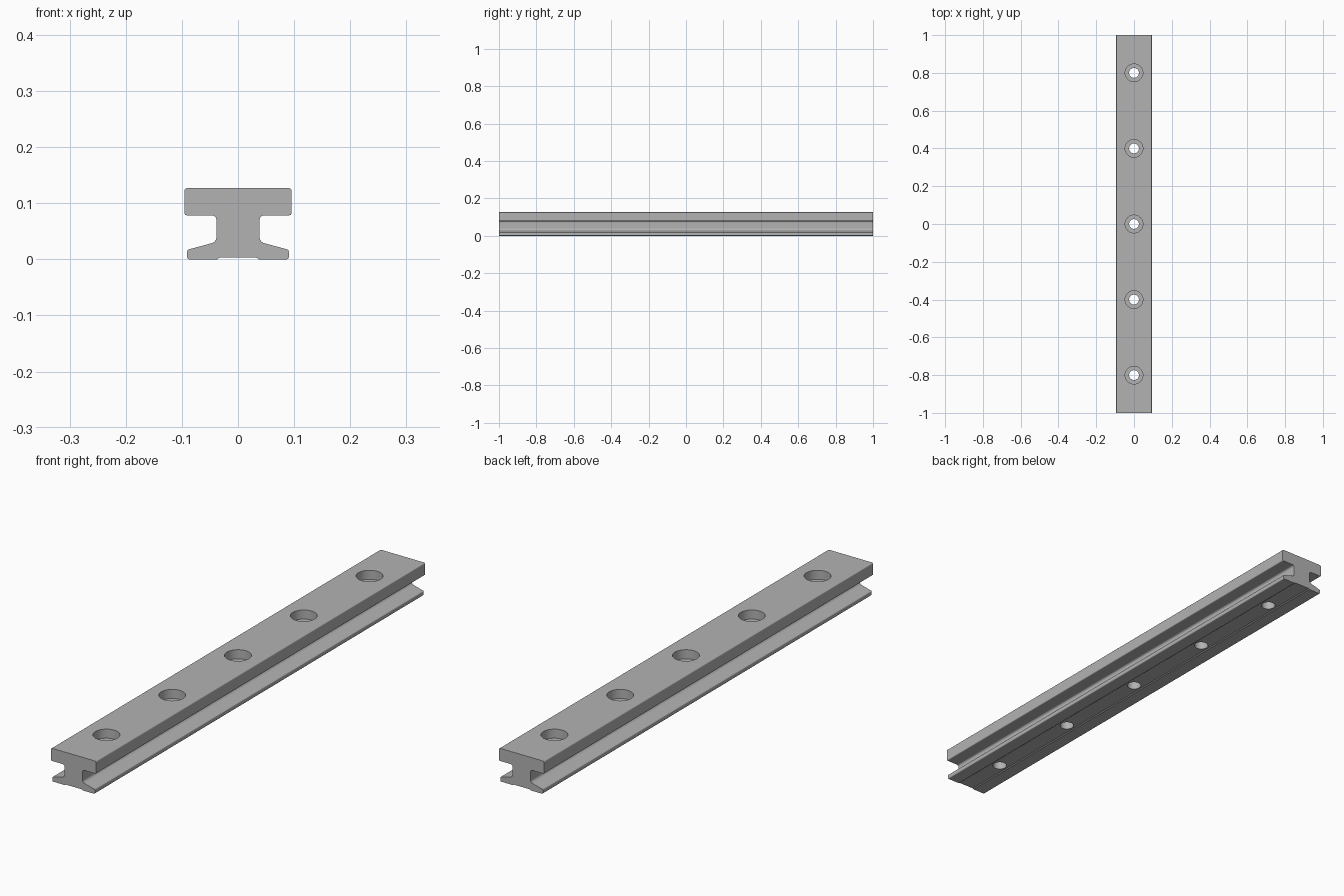
import bpy, bmesh, math
from mathutils import Vector

default = bpy.data.objects.get("Cube")
if default:
    bpy.data.objects.remove(default, do_unlink=True)

LENGTH, HEIGHT = 2.0, 0.127
BORE_DEPTH = 0.035

steel = bpy.data.materials.new("steel grey")
steel.use_nodes = True
grey = (0.45, 0.45, 0.45, 1)
steel.diffuse_color = grey
bsdf = steel.node_tree.nodes["Principled BSDF"]
bsdf.inputs["Base Color"].default_value = grey
bsdf.inputs["Roughness"].default_value = 0.5


def make_object(name, bm):
    mesh = bpy.data.meshes.new(name)
    bmesh.ops.recalc_face_normals(bm, faces=bm.faces)
    bm.to_mesh(mesh)
    bm.free()
    obj = bpy.data.objects.new(name, mesh)
    bpy.context.collection.objects.link(obj)
    mesh.materials.append(steel)
    return obj


def fillet(before, corner, after, radius, steps=5):
    """Points of a tangent arc that replaces a corner."""
    a, c, b = Vector(before), Vector(corner), Vector(after)
    u, v = (a - c).normalized(), (b - c).normalized()
    half = u.angle(v) / 2
    centre = c + (u + v).normalized() * (radius / math.sin(half))
    cut = radius / math.tan(half)
    start, end = c + u * cut - centre, c + v * cut - centre
    sweep = start.angle(end)
    arc = []
    for i in range(steps + 1):
        t = i / steps
        p = start * math.sin((1 - t) * sweep) + end * math.sin(t * sweep)
        arc.append(centre + p / math.sin(sweep))
    return arc


# Right half of the rail section, bottom to top: x, z, corner radius
half = [
    (0.033, 0.003, 0), (0.037, 0, 0),             # relief groove
    (0.0905, 0, 0.004), (0.0905, 0.017, 0.004),   # foot
    (0.0385, 0.031, 0.011), (0.0385, 0.0785, 0.008),  # web
    (0.0955, 0.0785, 0.004), (0.0955, HEIGHT, 0.005),  # head
]
corners = half + [(-x, z, r) for x, z, r in reversed(half)]
section = []
for i, (x, z, r) in enumerate(corners):
    if r:
        nxt = corners[(i + 1) % len(corners)]
        section += fillet(corners[i - 1][:2], (x, z), nxt[:2], r)
    else:
        section.append(Vector((x, z)))

# Extruded rail
bm = bmesh.new()
face = bm.faces.new([bm.verts.new((p.x, -LENGTH / 2, p.y)) for p in section])
ext = bmesh.ops.extrude_face_region(bm, geom=[face], use_keep_orig=True)
moved = [g for g in ext["geom"] if isinstance(g, bmesh.types.BMVert)]
bmesh.ops.translate(bm, verts=moved, vec=(0, LENGTH, 0))
rail = make_object("rail", bm)


# Counterbored screw holes
def cut_holes(name, radius, bottom):
    bm = bmesh.new()
    top = HEIGHT + 0.05
    for i in range(-2, 3):
        made = bmesh.ops.create_cone(bm, cap_ends=True, segments=40, radius1=radius,
                                     radius2=radius, depth=top - bottom)
        bmesh.ops.translate(bm, verts=made["verts"], vec=(0, i * 0.4, (top + bottom) / 2))
    cutter = make_object(name, bm)
    cutter.hide_render = True
    mod = rail.modifiers.new(name, "BOOLEAN")
    mod.operation, mod.solver, mod.object = "DIFFERENCE", "EXACT", cutter
    bpy.context.view_layer.objects.active = rail
    bpy.ops.object.modifier_apply(modifier=mod.name)
    bpy.data.objects.remove(cutter, do_unlink=True)


bpy.ops.object.select_all(action="DESELECT")
rail.select_set(True)
cut_holes("counterbore_cutter", 0.047, HEIGHT - BORE_DEPTH)
cut_holes("screw_hole_cutter", 0.026, -0.05)

# Smooth fillets and bores, crisp edges
bpy.ops.object.shade_smooth_by_angle(angle=math.radians(30))
normals = rail.modifiers.new("weighted_normals", "WEIGHTED_NORMAL")
normals.keep_sharp = True
